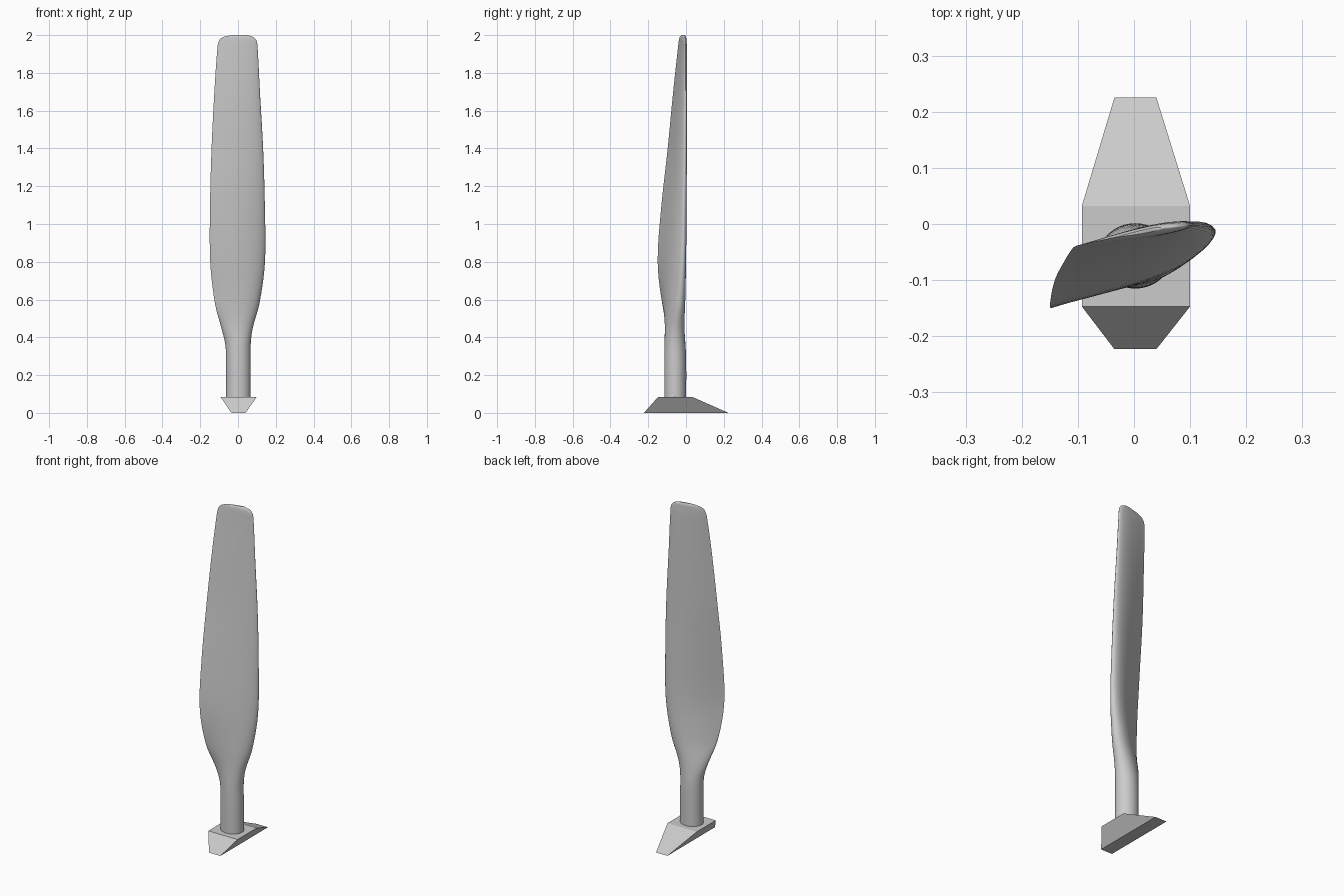
import bpy
import bmesh
import math

cube = bpy.data.objects.get("Cube")
if cube:
    bpy.data.objects.remove(cube, do_unlink=True)

SIDES = 40    # points around each blade section
STEPS = 5     # smooth rings between two stations

metal = bpy.data.materials.new("light_grey_metal")
metal.use_nodes = True
grey = (0.6, 0.6, 0.6, 1)
metal.diffuse_color = grey
metal.node_tree.nodes["Principled BSDF"].inputs["Base Color"].default_value = grey


def loft(name, rings):
    """Bridge equal rings of points and cap both ends."""
    bm = bmesh.new()
    loops = [[bm.verts.new(p) for p in ring] for ring in rings]
    for low, high in zip(loops, loops[1:]):
        for i in range(len(low)):
            j = (i + 1) % len(low)
            bm.faces.new((low[i], low[j], high[j], high[i]))
    bm.faces.new(loops[0][::-1])
    bm.faces.new(loops[-1])
    bmesh.ops.recalc_face_normals(bm, faces=bm.faces)
    mesh = bpy.data.meshes.new(name)
    bm.to_mesh(mesh)
    bm.free()
    mesh.materials.append(metal)
    obj = bpy.data.objects.new(name, mesh)
    bpy.context.collection.objects.link(obj)
    return obj


def rectangle(left, right, front, back, z):
    return [(left, front, z), (right, front, z), (right, back, z), (left, back, z)]


def section(z, trail_x, trail_y, lead_x, lead_y, back, front, foil):
    """Cross-section from an ellipse (foil 0) to a sharp-tailed airfoil (foil 1)."""
    dx, dy = lead_x - trail_x, lead_y - trail_y
    chord = math.hypot(dx, dy)
    ring = []
    for i in range(SIDES):
        angle = math.tau * i / SIDES
        u = (1 + math.cos(angle)) / 2
        bulge = math.sin(angle) * ((1 - foil) + foil * u ** 0.7 / 0.71)
        offset = bulge * (back if bulge > 0 else front)
        ring.append((trail_x + dx * u - dy / chord * offset,
                     trail_y + dy * u + dx / chord * offset, z))
    return ring


def smooth_stations(rows):
    """Insert in-between stations with a spline whose slopes respect height."""
    def slope(k, c):
        a, b = rows[max(k - 1, 0)], rows[min(k + 1, len(rows) - 1)]
        return (b[c] - a[c]) / (b[0] - a[0])

    for k in range(len(rows) - 1):
        a, b = rows[k], rows[k + 1]
        h = b[0] - a[0]
        for s in range(STEPS):
            t = s / STEPS
            ease = t * t * (3 - 2 * t)
            yield [a[0] + h * t] + [
                a[c] + (b[c] - a[c]) * ease
                + h * slope(k, c) * t * (1 - t) ** 2
                - h * slope(k + 1, c) * t * t * (1 - t)
                for c in range(1, len(a))]
    yield rows[-1]


# Wedge foot: wide on top, narrow and long underneath
loft("root_wedge", [rectangle(-.035, .04, -.223, .225, 0),
                    rectangle(-.093, .1, -.147, .032, .085)])

# Blade stations: z, trailing x y, leading x y, back and front bulge, foil
stations = [
    (.08, -.063, -.057, .067, -.057, .058, .058, 0),
    (.26, -.063, -.057, .067, -.057, .058, .058, 0),
    (.36, -.067, -.063, .067, -.054, .056, .056, .05),
    (.45, -.088, -.085, .077, -.043, .052, .05, .3),
    (.58, -.122, -.125, .112, -.025, .045, .04, .75),
    (.8, -.147, -.15, .142, -.013, .037, .028, 1),
    (1.1, -.148, -.13, .142, -.008, .031, .021, 1),
    (1.4, -.14, -.097, .133, -.005, .025, .016, 1),
    (1.7, -.125, -.068, .116, -.003, .019, .012, 1),
    (1.93, -.109, -.043, .104, -.002, .014, .008, 1),
    (1.97, -.1, -.038, .098, -.003, .012, .007, 1),
    (1.99, -.078, -.033, .08, -.004, .009, .006, 1),
    (2, -.035, -.024, .05, -.007, .003, .003, 1),
]
blade = loft("blade", [section(*row) for row in smooth_stations(stations)])
bpy.context.view_layer.objects.active = blade
blade.select_set(True)
bpy.ops.object.shade_smooth_by_angle(angle=math.radians(50))
